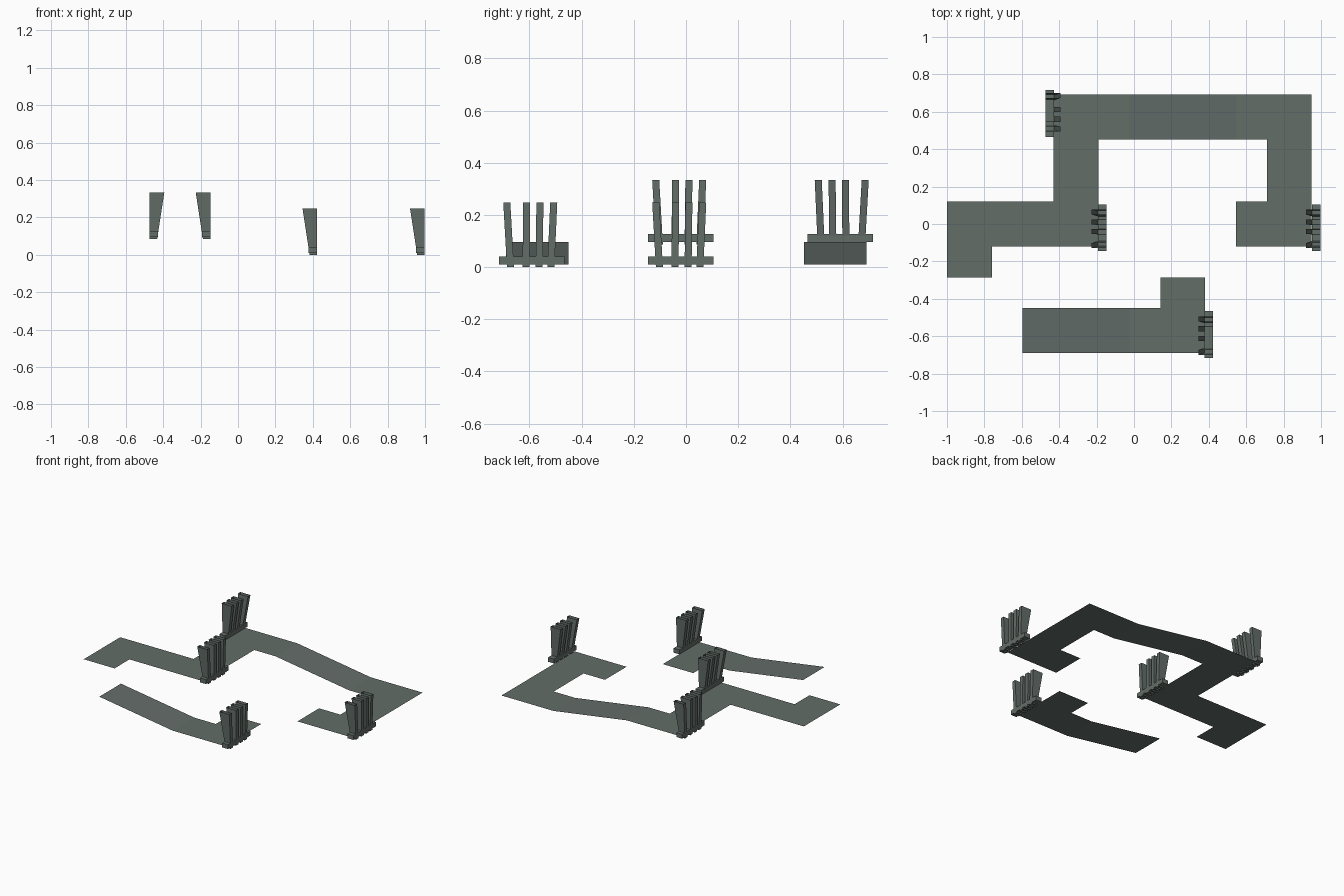
import bpy, bmesh

if "Cube" in bpy.data.objects:
    bpy.data.objects.remove(bpy.data.objects["Cube"])

stone = bpy.data.materials.new("grey_green_stone")
stone.diffuse_color = (0.125, 0.153, 0.14, 1)
stone.use_nodes = True
stone.node_tree.nodes["Principled BSDF"].inputs["Base Color"].default_value = stone.diffuse_color

LOW, HIGH = 0.01, 0.096   # path levels
HW = 0.12                 # half path width


def finish(name, bm):
    me = bpy.data.meshes.new(name)
    bm.to_mesh(me)
    bm.free()
    me.materials.append(stone)
    ob = bpy.data.objects.new(name, me)
    bpy.context.collection.objects.link(ob)
    return ob


def path(name, rects):
    """Thin ribbon of rectangles: x0, x1, y0, y1, z at x0, z at x1."""
    bm = bmesh.new()
    for x0, x1, y0, y1, za, zb in rects:
        bm.faces.new([bm.verts.new(p) for p in
                      ((x0, y0, za), (x1, y0, zb), (x1, y1, zb), (x0, y1, za))])
    bmesh.ops.remove_doubles(bm, verts=bm.verts, dist=1e-4)
    return finish(name, bm)


def fence(name, x, y, z, side):
    """Rail and four flaring open posts; outer face at x, side 1 = right edge."""
    def ring(bm, cy, w, depth, h):
        pts = ((0, cy - w), (0, cy + w), (-depth, cy + w), (-depth, cy - w))
        return [bm.verts.new((x + side * px, y + side * py, z + h)) for px, py in pts]

    def walls(bm, a, b):
        return [bm.faces.new((a[i], a[(i + 1) % 4], b[(i + 1) % 4], b[i])) for i in range(4)]

    # low rail along the path edge
    bm = bmesh.new()
    a, b = ring(bm, -0.02, 0.125, 0.045, 0.0), ring(bm, -0.02, 0.125, 0.045, 0.031)
    walls(bm, a, b)
    bm.faces.new(a)
    bm.faces.new(b)
    bmesh.ops.recalc_face_normals(bm, faces=bm.faces)
    finish(name + "_rail", bm)

    # posts: bottom y, top y
    bm = bmesh.new()
    for yb, yt in ((-0.102, -0.116), (-0.042, -0.04), (0.008, 0.011), (0.053, 0.064)):
        a = ring(bm, yb, 0.0135, 0.04, -0.01)
        b = ring(bm, yt, 0.0135, 0.078, 0.237)
        for f in walls(bm, a, b):
            f.normal_update()
            cx, cy = x - side * 0.03, y + side * (yb + yt) / 2
            c = f.calc_center_median()
            if f.normal.x * (c.x - cx) + f.normal.y * (c.y - cy) < 0:
                f.normal_flip()
    finish(name + "_posts", bm)


# long winding path: high on the left, sloping down to the right
path("winding_path", [
    (-1.0, -0.76, -0.285, -HW, HIGH, HIGH),
    (-1.0, -0.43, -HW, HW, HIGH, HIGH),
    (-0.43, -0.19, -HW, HW, HIGH, HIGH),
    (-0.43, -0.19, HW, 0.692, HIGH, HIGH),
    (-0.19, -0.025, 0.452, 0.692, HIGH, HIGH),
    (-0.025, 0.546, 0.452, 0.692, HIGH, LOW),
    (0.546, 0.95, 0.452, 0.692, LOW, LOW),
    (0.712, 0.95, HW, 0.452, LOW, LOW),
    (0.546, 0.95, -HW, HW, LOW, LOW),
])

# short front path: slopes down, then turns back
path("front_path", [
    (-0.595, -0.025, -0.69, -0.45, HIGH, LOW),
    (-0.025, 0.38, -0.69, -0.45, LOW, LOW),
    (0.143, 0.38, -0.45, -0.285, LOW, LOW),
])

# corner fences
fence("back_left_fence", -0.472, 0.571, HIGH, -1)
fence("middle_fence", -0.148, 0.0, HIGH, 1)
fence("front_fence", 0.423, -0.571, LOW, 1)
fence("right_fence", 0.998, 0.0, LOW, 1)
